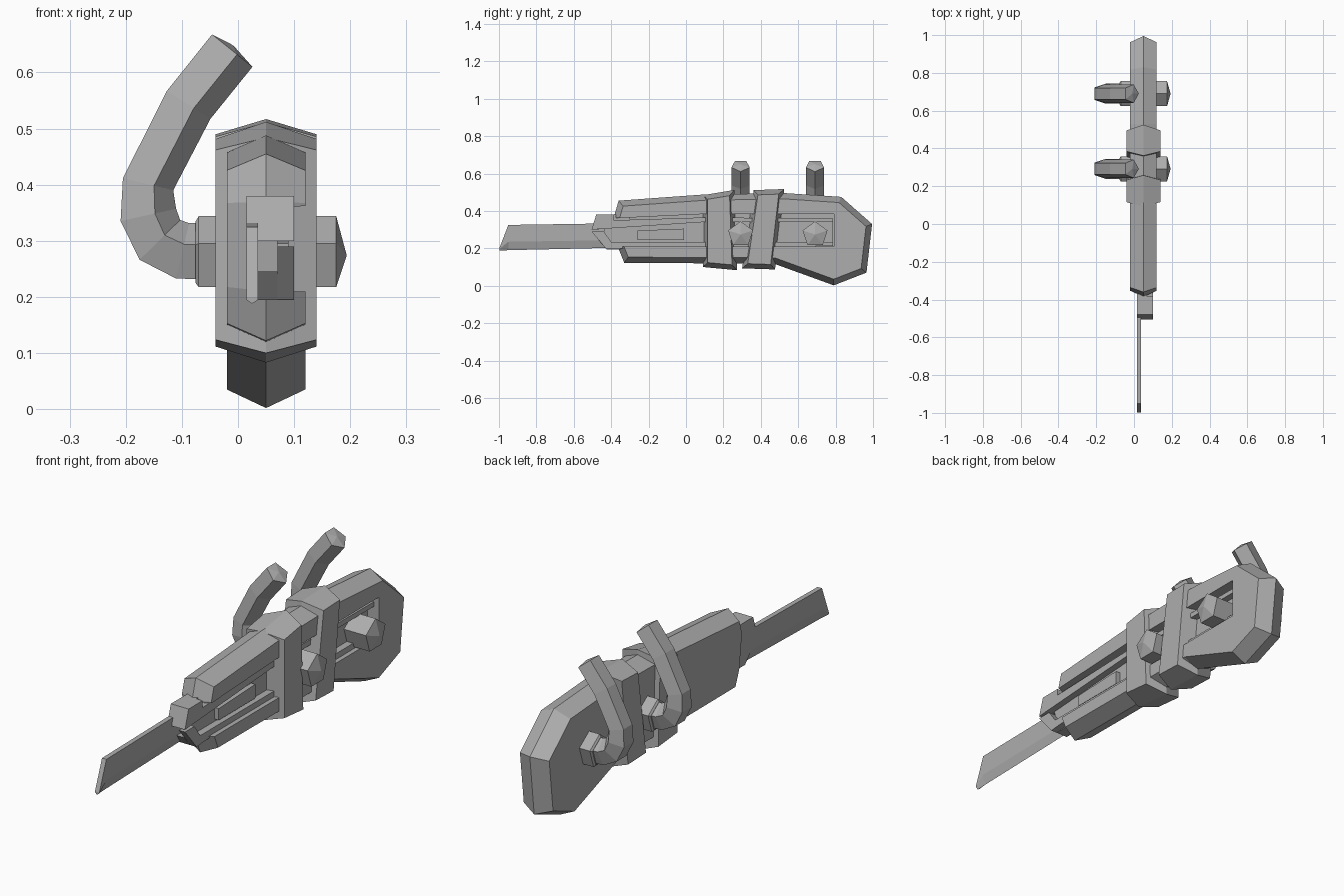
import bpy, bmesh, math
from mathutils import Vector

if "Cube" in bpy.data.objects:
    bpy.data.objects.remove(bpy.data.objects["Cube"])

GREY = bpy.data.materials.new("plain_grey")
GREY.use_nodes = True
COLOUR = (0.42, 0.42, 0.42, 1)
GREY.diffuse_color = COLOUR
GREY.node_tree.nodes["Principled BSDF"].inputs["Base Color"].default_value = COLOUR
MID = 0.05  # x of the ridge


def skin(name, loops):
    """Bridge a list of vertex loops and cap both ends."""
    bm = bmesh.new()
    rings = [[bm.verts.new(p) for p in loop] for loop in loops]
    n = len(rings[0])
    for a, b in zip(rings, rings[1:]):
        for i in range(n):
            j = (i + 1) % n
            bm.faces.new((a[i], a[j], b[j], b[i]))
    bm.faces.new(rings[0])
    bm.faces.new(rings[-1])
    bmesh.ops.recalc_face_normals(bm, faces=bm.faces)
    mesh = bpy.data.meshes.new(name)
    bm.to_mesh(mesh)
    bm.free()
    mesh.materials.append(GREY)
    obj = bpy.data.objects.new(name, mesh)
    bpy.context.collection.objects.link(obj)
    return obj


def inset(profile, d):
    """Move every edge of a clockwise profile inward by d."""
    pts = [Vector(p) for p in profile]
    out = []
    for i, p in enumerate(pts):
        a = (p - pts[i - 1]).normalized()
        b = (pts[(i + 1) % len(pts)] - p).normalized()
        na, nb = Vector((a.y, -a.x)), Vector((b.y, -b.x))
        out.append(p + (na + nb) * d / (1 + na.dot(nb)))
    return out


def at_x(x, profile):
    return [(x, y, z) for y, z in profile]


def slab(name, profile, x0, x1):
    return skin(name, [at_x(x0, profile), at_x(x1, profile)])


def ridged(name, profile, half, d):
    """Slab whose rim rises to a ridge along the middle."""
    side = inset(profile, d)
    return skin(name, [at_x(MID - half, side), at_x(MID, profile), at_x(MID + half, side)])


# Main body with a long groove in its right-hand face
body = ridged("body", [(-0.385, 0.37), (-0.36, 0.455), (0.1, 0.488), (0.53, 0.495),
                       (0.83, 0.475), (0.995, 0.33), (0.965, 0.07), (0.79, 0.002),
                       (0.47, 0.118), (-0.33, 0.122), (-0.365, 0.21)], 0.07, 0.031)
cutter = slab("groove_cutter", [(-0.6, 0.35), (0.09, 0.383), (0.79, 0.383),
                                (0.79, 0.21), (-0.6, 0.21)], 0.05, 0.3)
cutter.hide_render = True
mod = body.modifiers.new("groove", 'BOOLEAN')
mod.operation = 'DIFFERENCE'
mod.solver = 'EXACT'
mod.object = cutter
bpy.context.view_layer.objects.active = body
bpy.ops.object.modifier_apply(modifier=mod.name)
bpy.data.objects.remove(cutter)

# Two clamp bands around the body
ridged("front_band", [(0.09, 0.484), (0.258, 0.512), (0.273, 0.083), (0.09, 0.1)], 0.09, 0.026)
ridged("rear_band", [(0.362, 0.511), (0.525, 0.517), (0.476, 0.087), (0.3, 0.093)], 0.09, 0.026)

# Inner mechanism: core plate, rails and a small cover in the groove
slab("core", [(-0.44, 0.31), (-0.44, 0.335), (0.09, 0.36), (0.785, 0.36),
              (0.785, 0.225), (-0.43, 0.225)], 0.015, 0.07)
slab("nose_top", [(-0.505, 0.3), (-0.48, 0.38), (-0.3, 0.38), (-0.3, 0.31)], 0.015, 0.07)
slab("nose_rail", [(-0.505, 0.3), (-0.48, 0.38), (-0.385, 0.38), (-0.385, 0.35),
                   (0.09, 0.365), (0.785, 0.36), (0.785, 0.34), (0.09, 0.34)], 0.07, 0.1)
slab("nose_jaw", [(-0.505, 0.29), (-0.44, 0.29), (-0.4, 0.235), (0.785, 0.235),
                  (0.785, 0.212), (-0.37, 0.2), (-0.425, 0.195)], 0.07, 0.1)
slab("nose_base", [(-0.47, 0.245), (-0.37, 0.245), (-0.34, 0.195), (-0.425, 0.195)], 0.015, 0.07)
slab("groove_cover", [(-0.26, 0.245), (-0.26, 0.295), (-0.01, 0.305), (-0.01, 0.245)], 0.06, 0.09)

# Blade with a sharpened lower edge
skin("blade", [[(0.015, y, top), (0.036, y, top), (0.036, y, mid), (0.025, y, low), (0.015, y, mid)]
               for y, top, mid, low in ((-0.3, 0.335, 0.245, 0.205), (-0.95, 0.325, 0.235, 0.19),
                                        (-0.998, 0.2, 0.195, 0.188))])


def pentagon(centre, normal, r, y_mid):
    """Five points around a centre in the xz plane, one corner along the normal."""
    pts = []
    for k in range(5):
        a = math.tau * k / 5
        p = centre + normal * r * math.cos(a)
        pts.append((p.x, y_mid + r * min(1, r / abs(r)) * math.sin(a) if r else y_mid, p.y))
    return pts


def lathe(name, y_mid, stations):
    """Five-sided pin along x from (x, radius) stations."""
    up = Vector((0, 1))
    return skin(name, [pentagon(Vector((x, 0.274)), up, r, y_mid) for x, r in stations])


def handle(name, y_mid):
    """Five-sided bar bent upward in the xz plane."""
    path = [Vector(p) for p in ((-0.04, 0.276), (-0.1, 0.277), (-0.143, 0.298), (-0.165, 0.345),
                                (-0.165, 0.402), (-0.092, 0.545), (-0.014, 0.642))]
    loops = []
    for i, p in enumerate(path):
        a = (p - path[max(i - 1, 0)]).normalized()
        b = (path[min(i + 1, len(path) - 1)] - p).normalized()
        t = (a + b).normalized()
        r = 0.056 if i < 4 else 0.051
        loops.append(pentagon(p, Vector((t.y, -t.x)), r, y_mid))
    tip = path[-1] + t * 0.008
    loops.append(pentagon(tip, Vector((t.y, -t.x)), 0.003, y_mid))
    return skin(name, loops)


# Two side handles, each on a pin that crosses the body
for place, y in (("front", 0.292), ("rear", 0.69)):
    lathe(place + "_pin", y, [(-0.076, 0.06), (-0.07, 0.07), (0.175, 0.07), (0.193, 0.003)])
    handle(place + "_handle", y)
